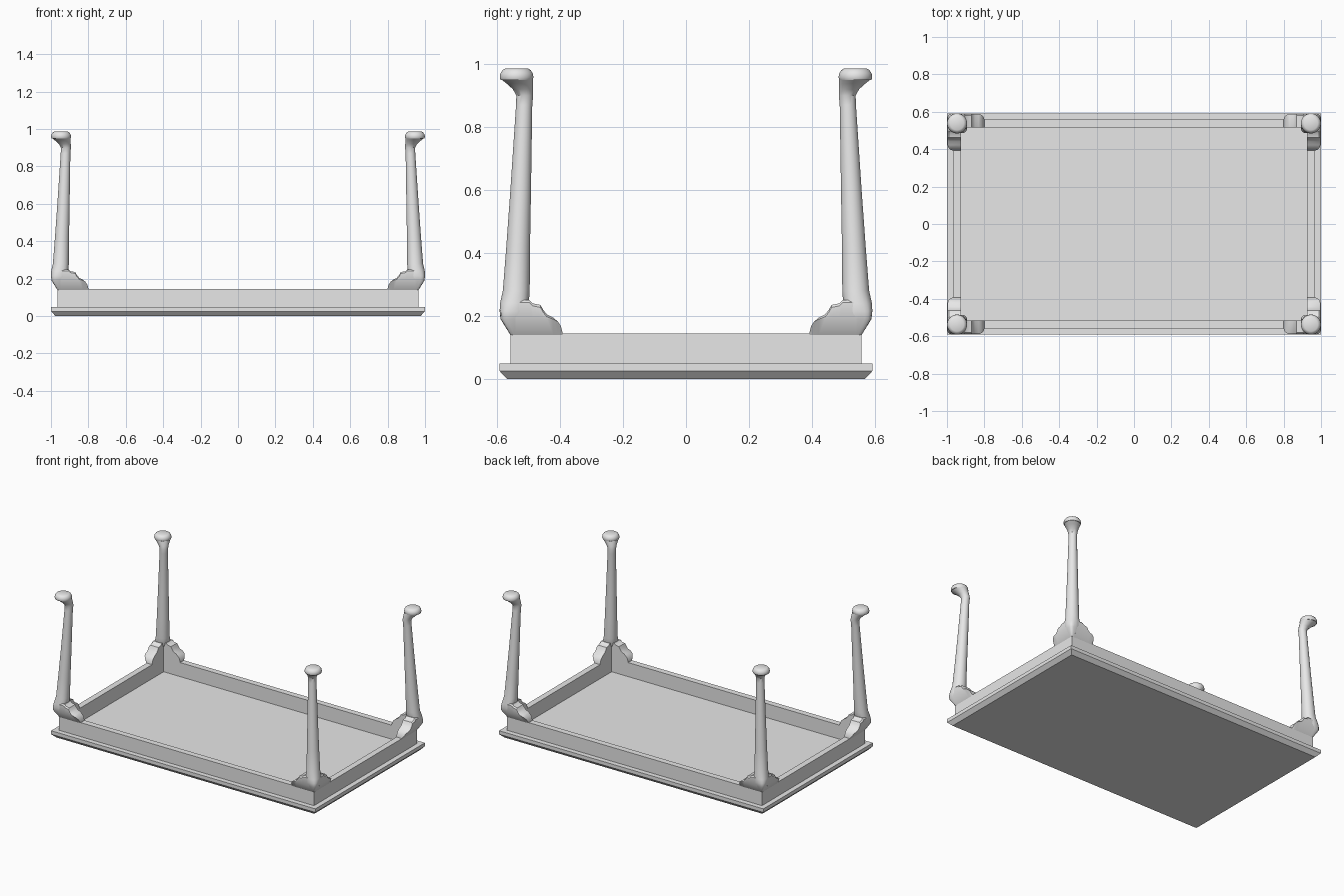
import bpy, bmesh, math

if "Cube" in bpy.data.objects:
    bpy.data.objects.remove(bpy.data.objects["Cube"], do_unlink=True)

HX, HY = 1.0, 0.592      # half size of the table top
RIM = 0.145              # apron height

grey = bpy.data.materials.new("plain grey")
grey.use_nodes = True
grey.diffuse_color = (0.8, 0.8, 0.8, 1)
grey.node_tree.nodes["Principled BSDF"].inputs["Base Color"].default_value = (0.8, 0.8, 0.8, 1)


def loft(name, rings, caps=True, wrap=False):
    """Skin a list of equal point rings into one object."""
    bm = bmesh.new()
    loops = [[bm.verts.new(p) for p in ring] for ring in rings]
    pairs = list(zip(loops, loops[1:]))
    if wrap:
        pairs.append((loops[-1], loops[0]))
    for a, b in pairs:
        n = len(a)
        for i in range(n):
            j = (i + 1) % n
            bm.faces.new((a[i], a[j], b[j], b[i]))
    if caps:
        bm.faces.new(loops[0])
        bm.faces.new(loops[-1])
    bmesh.ops.remove_doubles(bm, verts=bm.verts, dist=0.0001)
    bmesh.ops.recalc_face_normals(bm, faces=bm.faces)
    mesh = bpy.data.meshes.new(name)
    bm.to_mesh(mesh)
    bm.free()
    mesh.materials.append(grey)
    obj = bpy.data.objects.new(name, mesh)
    bpy.context.collection.objects.link(obj)
    bpy.ops.object.select_all(action="DESELECT")
    obj.select_set(True)
    bpy.context.view_layer.objects.active = obj
    bpy.ops.object.shade_smooth_by_angle(angle=math.radians(35))
    return obj


def rectangle(inset, z):
    x, y = HX - inset, HY - inset
    return [(-x, -y, z), (x, -y, z), (x, y, z), (-x, y, z)]


# Table top with chamfered edge, lying face down
loft("table_top", [rectangle(0.024, 0), rectangle(0, 0.025), rectangle(0, 0.049)])

# Apron frame
loft("apron", [rectangle(0.034, 0.045), rectangle(0.034, RIM),
               rectangle(0.075, RIM), rectangle(0.075, 0.045)], caps=False, wrap=True)

# Leg rings: height, gap from the outer edge, radius, squareness
LEG = [(0.14, 0.034, 0.02, 1), (0.19, 0.003, 0.036, 0.7), (0.215, 0, 0.042, 0.45),
       (0.24, 0.001, 0.046, 0.2), (0.28, 0.01, 0.043, 0), (0.42, 0.021, 0.038, 0),
       (0.6, 0.034, 0.033, 0), (0.87, 0.052, 0.026, 0), (0.9, 0.053, 0.027, 0),
       (0.92, 0.042, 0.032, 0), (0.938, 0.022, 0.042, 0), (0.952, 0.004, 0.051, 0)]
FOOT = [(0.95, 0.003, 0.051, 0), (0.957, 0, 0.054, 0), (0.97, 0.002, 0.052, 0),
        (0.981, 0.009, 0.045, 0), (0.986, 0.018, 0.036, 0)]

# Bracket outline: distance from the corner, top height
BRACKET = [(0.05, 0.25), (0.095, 0.25), (0.105, 0.24), (0.13, 0.235), (0.138, 0.22),
           (0.15, 0.205), (0.17, 0.195), (0.185, 0.182), (0.195, 0.167), (0.2, RIM + 0.001)]


def round_rings(rows, sx, sy, sides=24):
    rings = []
    for z, gap, r, square in rows:
        ring = []
        for i in range(sides):
            a = 2 * math.pi * (i + 0.5) / sides
            c, s = math.cos(a), math.sin(a)
            k = r / max(abs(c), abs(s)) ** square
            ring.append((sx * (HX - gap - r) + k * c, sy * (HY - gap - r) + k * s, z))
        rings.append(ring)
    return rings


def bracket_rings(place):
    rings = []
    for u, top in BRACKET:
        knee = min(top, 0.19)
        out = 0.034 - 0.031 * (knee - RIM) / 0.045
        section = [(0.075, RIM - 0.005), (0.075, top), (out + 0.008, top),
                   (out, max(knee, top - 0.008)), (out, knee), (0.034, RIM - 0.005)]
        rings.append([place(u, v, z) for v, z in section])
    return rings


# Four corners: leg, foot pad and two knee brackets each
for sy, end in ((-1, "front"), (1, "back")):
    for sx, side in ((1, "left"), (-1, "right")):
        tag = f"{end}_{side}"
        loft(tag + "_leg", round_rings(LEG, sx, sy))
        loft(tag + "_foot", round_rings(FOOT, sx, sy))
        loft(tag + "_long_bracket", bracket_rings(
            lambda u, v, z: (sx * (HX - u), sy * (HY - v), z)))
        loft(tag + "_short_bracket", bracket_rings(
            lambda u, v, z: (sx * (HX - v), sy * (HY - u), z)))
